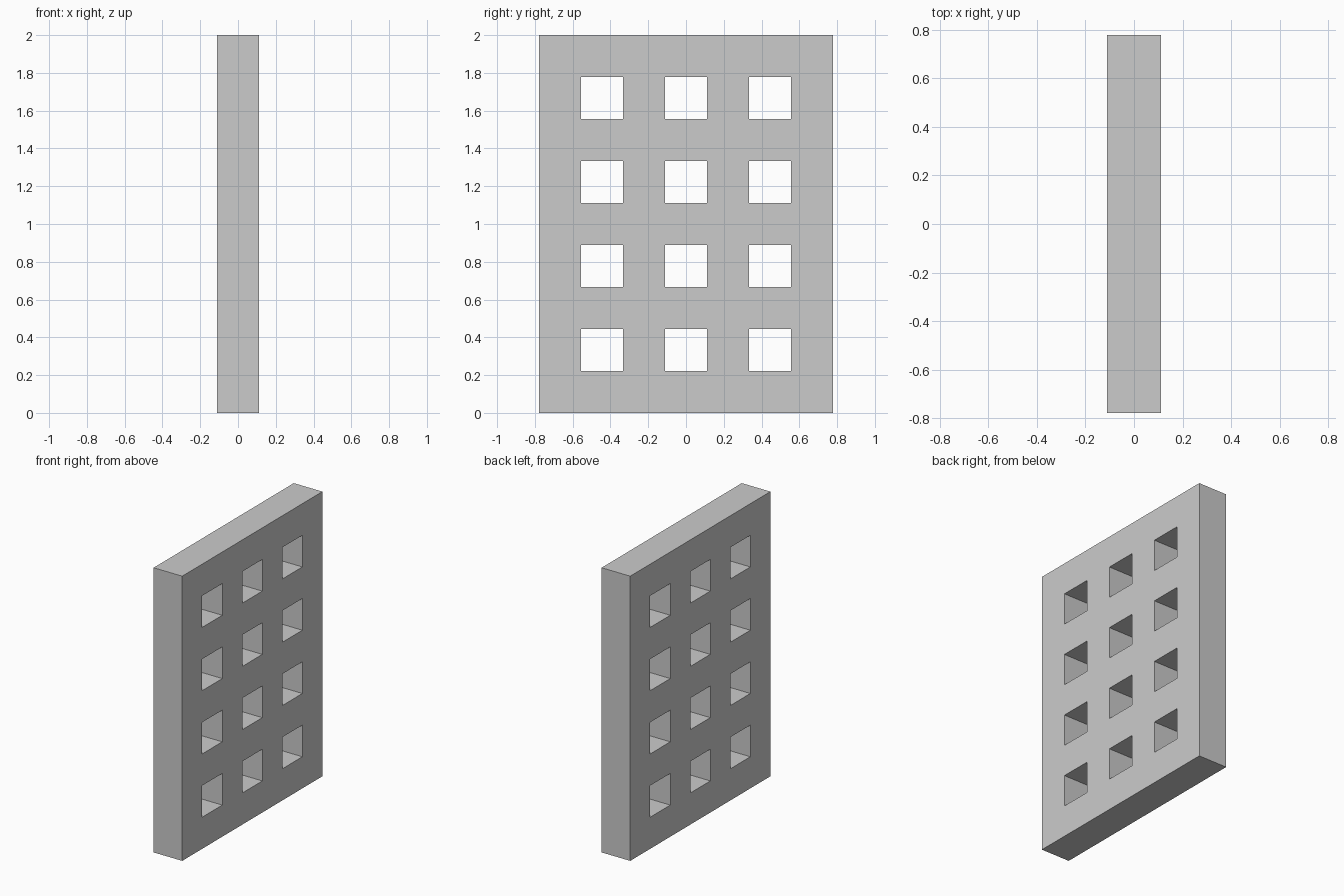
import bpy, bmesh

if "Cube" in bpy.data.objects:
    bpy.data.objects.remove(bpy.data.objects["Cube"])

# Panel is a 7 x 9 lattice of square cells, one cell thick
COLS, ROWS = 7, 9
CELL = 2.0 / ROWS

# Flat sheet with every odd/odd cell left open as a window
bm = bmesh.new()
verts = [[bm.verts.new((0, (c - COLS / 2) * CELL, r * CELL))
          for c in range(COLS + 1)] for r in range(ROWS + 1)]
for r in range(ROWS):
    for c in range(COLS):
        if r % 2 and c % 2:
            continue
        bm.faces.new((verts[r][c], verts[r][c + 1],
                      verts[r + 1][c + 1], verts[r + 1][c]))
mesh = bpy.data.meshes.new("window_panel")
bm.to_mesh(mesh)
bm.free()

panel = bpy.data.objects.new("window_panel", mesh)
bpy.context.collection.objects.link(panel)

# Thickness, centred on x = 0
solid = panel.modifiers.new("thickness", 'SOLIDIFY')
solid.thickness = CELL
solid.offset = 0
